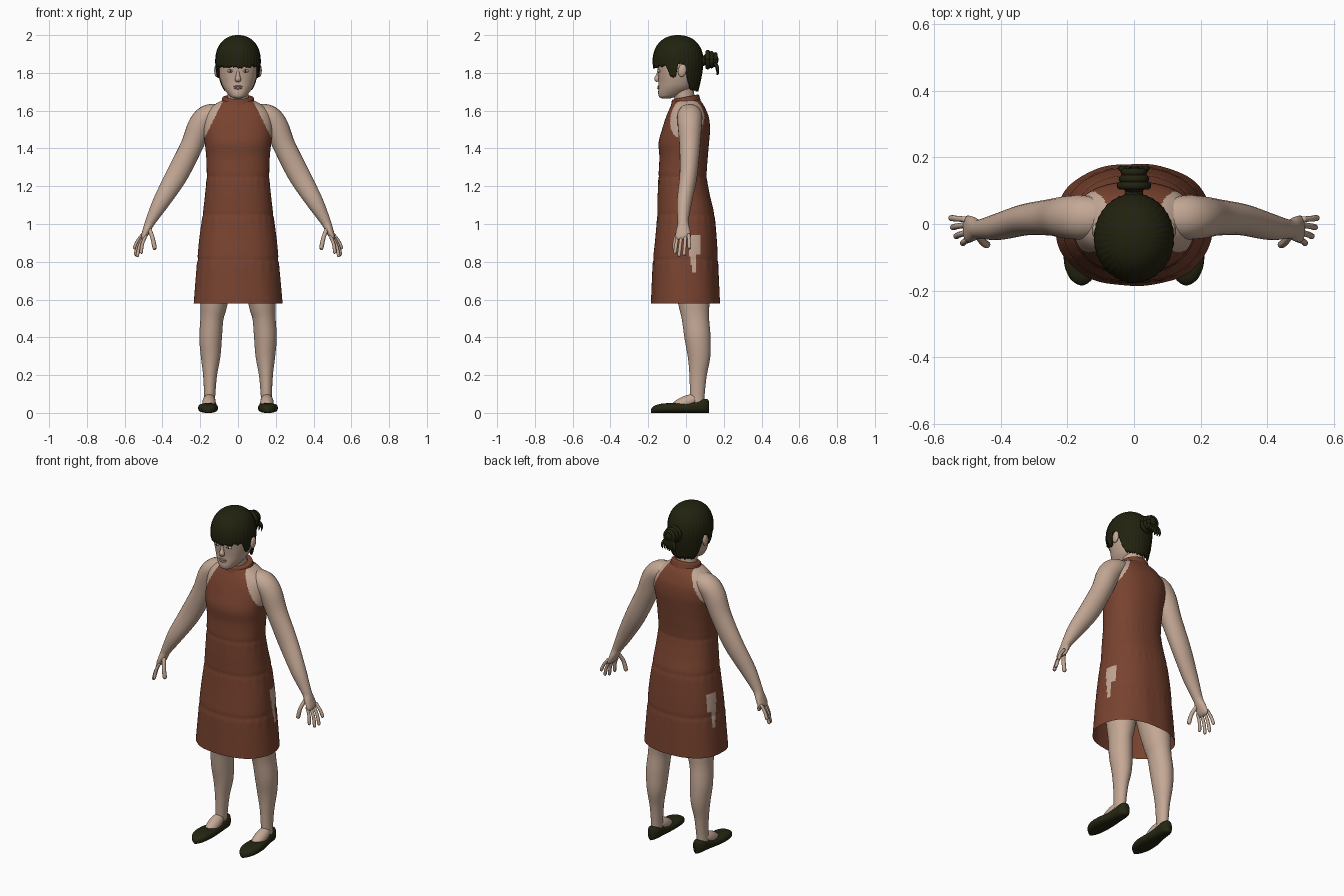
import bpy, bmesh, math, random
from mathutils import Vector, Matrix

random.seed(4)
cube = bpy.data.objects.get("Cube")
if cube:
    bpy.data.objects.remove(cube)


def material(name, rgb):
    m = bpy.data.materials.new(name)
    m.use_nodes = True
    m.diffuse_color = (*rgb, 1)
    bsdf = next(n for n in m.node_tree.nodes if n.type == 'BSDF_PRINCIPLED')
    bsdf.inputs["Base Color"].default_value = (*rgb, 1)
    bsdf.inputs["Roughness"].default_value = 0.8
    return m


SKIN = material("skin", (0.55, 0.39, 0.30))
DRESS = material("rust cloth", (0.19, 0.056, 0.029))
HAIR = material("dark hair", (0.016, 0.016, 0.005))
SHOE = material("dark shoe", (0.018, 0.019, 0.006))
WHITE = material("eye white", (0.55, 0.48, 0.44))
IRIS = material("iris", (0.03, 0.015, 0.01))
LIP = material("lips", (0.45, 0.27, 0.21))


def finish(name, bm, *mats):
    bmesh.ops.recalc_face_normals(bm, faces=bm.faces)
    me = bpy.data.meshes.new(name)
    bm.to_mesh(me)
    bm.free()
    for m in mats:
        me.materials.append(m)
    me.polygons.foreach_set("use_smooth", [True] * len(me.polygons))
    ob = bpy.data.objects.new(name, me)
    bpy.context.scene.collection.objects.link(ob)
    return ob


def bridge(name, rings, *mats, start=True, end=True):
    """Join closed rings of points into one surface."""
    bm = bmesh.new()
    rows = [[bm.verts.new(p) for p in r] for r in rings]
    n = len(rows[0])
    for a, b in zip(rows, rows[1:]):
        for i in range(n):
            j = (i + 1) % n
            bm.faces.new((a[i], a[j], b[j], b[i]))
    if start:
        bm.faces.new(rows[0])
    if end:
        bm.faces.new(rows[-1])
    return finish(name, bm, *mats)


def spline(keys, steps):
    """Smooth interpolation through rows of numbers."""
    out = []
    for i in range(len(keys) - 1):
        p = [keys[max(0, min(len(keys) - 1, i + k))] for k in (-1, 0, 1, 2)]
        for s in range(steps):
            t = s / steps
            out.append([0.5 * (2 * b + (c - a) * t + (2 * a - 5 * b + 4 * c - d) * t * t
                               + (3 * b - a - 3 * c + d) * t ** 3) for a, b, c, d in zip(*p)])
    return out + [list(keys[-1])]


def oval(n, e):
    for i in range(n):
        a = math.tau * i / n
        c, s = math.cos(a), math.sin(a)
        yield (math.copysign(abs(c) ** (2 / e), c), math.copysign(abs(s) ** (2 / e), s))


def tube(name, keys, *mats, n=24, steps=6, e=2, flat=False, start=True, end=True):
    """Loft ovals along a path; each key is x, y, z, radius, depth radius."""
    rows = spline(keys, steps)
    rings = []
    for i, (x, y, z, ra, rb) in enumerate(rows):
        t = Vector((0, 0, 1))
        if not flat:
            t = (Vector(rows[min(i + 1, len(rows) - 1)][:3]) - Vector(rows[max(i - 1, 0)][:3])).normalized()
        v = Vector((0, 1, 0))
        v = (v - t * v.dot(t)).normalized()
        u = v.cross(t)
        rings.append([Vector((x, y, z)) + u * max(ra, .001) * c + v * max(rb, .001) * s
                      for c, s in oval(n, e)])
    return bridge(name, rings, *mats, start=start, end=end)


def band(z, rx, front, back):
    return (0, (front + back) / 2, z, rx, (back - front) / 2)


def ball(name, loc, scale, mat, tilt=0):
    bm = bmesh.new()
    mx = Matrix.Translation(loc) @ Matrix.Rotation(tilt, 4, 'X') @ Matrix.Diagonal((*scale, 1))
    bmesh.ops.create_uvsphere(bm, u_segments=20, v_segments=12, radius=1, matrix=mx)
    return finish(name, bm, mat)


# Dress and upper torso in one shell, open at the hem
torso = tube("dress_and_torso", [
    band(.58, .235, -.185, .18), band(.70, .225, -.18, .175), band(.80, .216, -.175, .17),
    band(.92, .205, -.163, .163), band(1.05, .187, -.152, .15), band(1.15, .175, -.15, .127),
    band(1.25, .166, -.146, .11), band(1.35, .168, -.141, .115), band(1.43, .176, -.145, .122),
    band(1.50, .184, -.127, .127), band(1.56, .18, -.108, .122), band(1.60, .162, -.092, .108),
    band(1.635, .12, -.075, .09), band(1.66, .07, -.06, .07)],
    DRESS, SKIN, n=160, steps=12, e=2.3, flat=True, start=False)
for v in torso.data.vertices:
    a, z = math.atan2(v.co.y, v.co.x), v.co.z
    k = 1
    for seam in (.81, 1.05, 1.25):       # gathered seams with puffs below
        d = (seam - z) / .012
        k -= .014 * math.exp(-d * d)
        if d > 0:
            k += .008 * math.sin(26 * a) * d * math.exp(-d * .6)
    if z < 1.05:                         # soft skirt folds
        k += .012 * (1.05 - z) * math.sin(9 * a + 4 * z)
    v.co.x *= k
    v.co.y *= k
for f in torso.data.polygons:
    x, y, z = f.center
    bare = z > 1.45 and abs(x) > .09 + .5 * (1.63 - z)
    low = .01 + max(0, .9 - z) * .15
    high = .075 if z > .84 else .055
    hip = .74 < z < .942 and low < y < high and abs(x) > .12
    f.material_index = int(bare or hip)

collar = tube("collar", [band(1.61, .098, -.092, .088), band(1.63, .093, -.084, .08),
                         band(1.655, .086, -.077, .073), band(1.672, .08, -.072, .066),
                         band(1.672, .055, -.05, .045)],
              DRESS, n=48, flat=True, start=False, end=False)
for v in collar.data.vertices:
    v.co.z += .2 * v.co.y

# Neck and head
tube("neck", [(0, 0, 1.58, .07, .065), (0, -.005, 1.65, .058, .055), (0, -.015, 1.70, .056, .058),
              (0, -.02, 1.77, .06, .065)], SKIN, n=32, flat=True)
tube("head", [band(1.664, .012, -.125, -.085), band(1.672, .036, -.141, -.06),
              band(1.69, .055, -.147, -.01), band(1.72, .077, -.146, .035),
              band(1.75, .09, -.145, .055), band(1.79, .101, -.148, .07),
              band(1.84, .108, -.153, .08), band(1.89, .109, -.155, .082),
              band(1.94, .092, -.135, .065), band(1.97, .06, -.1, .03),
              band(1.98, .01, -.05, -.03)], SKIN, n=48, e=2.15, flat=True)
tube("nose", [(0, -.14, 1.82, .008, .007), (0, -.148, 1.787, .010, .011),
              (0, -.154, 1.768, .016, .014), (0, -.148, 1.755, .013, .008)], SKIN, n=16)
ball("upper_lip", (0, -.145, 1.728), (.025, .007, .005), LIP)
ball("lower_lip", (0, -.145, 1.719), (.021, .008, .006), LIP)

# Hair cap with fringe, side locks and nape
EDGE = [(0, 1.828), (62, 1.835), (70, 1.785), (84, 1.772), (90, 1.845), (106, 1.845),
        (114, 1.77), (128, 1.71), (180, 1.705)]


def hair_edge(deg):
    for (a, za), (b, zb) in zip(EDGE, EDGE[1:]):
        if deg <= b:
            return za + (zb - za) * (deg - a) / (b - a)
    return EDGE[-1][1]


N = 144
edge = [hair_edge(abs((i * 360 / N + 180) % 360 - 180)) + random.uniform(-.006, .006) for i in range(N)]
rings = []
for j in range(25):
    up = math.sin(j / 24 * math.pi / 2 * .985)
    ring = []
    for i in range(N):
        a = math.tau * i / N
        z = edge[i] + (2.0 - edge[i]) * up
        d = z - 1.86
        r = (1 - (d / .14) ** 2.2) ** (1 / 2.2) if d > 0 else 1 - .19 * (-d / .15) ** 1.5
        r *= 1 + .008 * math.sin(36 * a)
        ring.append((.12 * r * math.sin(a), -.042 - .134 * r * math.cos(a), z))
    rings.append(ring)
hair = bridge("hair", rings, HAIR, start=False)
solid = hair.modifiers.new("thickness", 'SOLIDIFY')
solid.thickness = .008
solid.offset = -1

# Bun with a wrapped coil and loose ends
ball("bun", (0, .13, 1.87), (.04, .042, .042), HAIR)
ball("bun_root", (0, .09, 1.865), (.028, .03, .028), HAIR)
for k in range(3):
    r = .041 - .006 * k
    coil = [(r * math.cos(a), .115 + .02 * k, 1.87 + r * math.sin(a), .011, .012)
            for a in (math.tau * q / 12 for q in range(13))]
    tube("bun_coil", coil, HAIR, n=10, steps=2)
for k in range(6):
    x = (k - 2.5) * .013
    tube("loose_end", [(x * .5, .145, 1.865, .008, .01), (x, .163, 1.835, .01, .01),
                       (x * 1.3, .168, 1.805 + random.uniform(-.01, .01), .006, .006),
                       (x * 1.2, .162, 1.79, .001, .001)], HAIR, n=8, steps=4)


def finger(name, s, points, r):
    keys = [(s * x, y, z, r, r) for x, y, z in points]
    x, y, z = (Vector(keys[-1][:3]) + (Vector(keys[-1][:3]) - Vector(keys[0][:3])).normalized() * .006)
    tube(name, keys + [(x, y, z, .002, .002)], SKIN, n=10, steps=4)


for s, side in ((1, "left"), (-1, "right")):
    # Face details
    ball(side + "_eye", (s * .04, -.142, 1.81), (.017, .008, .008), WHITE)
    ball(side + "_iris", (s * .04, -.1465, 1.81), (.0075, .005, .0075), IRIS)
    ball(side + "_ear", (s * .114, -.02, 1.812), (.012, .022, .034), SKIN, -.15)

    # Arm with palm
    tube(side + "_arm", [(s * x, y, z, a, b) for x, y, z, a, b in (
        (.09, .02, 1.59, .045, .055), (.155, .02, 1.573, .06, .066), (.20, .02, 1.522, .064, .064),
        (.247, .02, 1.41, .059, .055), (.323, .013, 1.26, .058, .047), (.405, -.008, 1.12, .045, .04),
        (.455, -.015, 1.03, .03, .03), (.47, -.015, 1.0, .025, .029), (.484, -.015, .967, .021, .037),
        (.499, -.015, .932, .015, .04), (.504, -.015, .918, .006, .03))], SKIN)

    # Fingers and thumb
    for label, base, tip in (("index", (.487, -.045, .94), (.513, -.058, .85)),
                             ("middle", (.497, -.025, .935), (.533, -.037, .833)),
                             ("ring", (.503, -.003, .935), (.543, -.01, .838)),
                             ("little", (.505, .014, .945), (.548, .018, .873))):
        mid = Vector(base).lerp(Vector(tip), .5) + Vector((.006, 0, 0))
        finger(f"{side}_{label}_finger", s, (base, mid, tip), .0088)
    finger(side + "_thumb", s, ((.47, -.03, .975), (.452, -.055, .925), (.441, -.062, .872)), .011)

    # Leg, foot and flat shoe
    tube(side + "_leg", [(s * x, y, z, a, b) for x, y, z, a, b in (
        (.153, .06, .03, .03, .036), (.15, .06, .10, .03, .039), (.148, .064, .20, .037, .046),
        (.145, .069, .30, .052, .06), (.145, .061, .40, .06, .069), (.138, .05, .50, .061, .072),
        (.129, .043, .57, .071, .081), (.115, .03, .70, .085, .095), (.10, .01, .90, .09, .11),
        (.09, 0, 1.05, .085, .11))], SKIN, n=32)
    ball(side + "_foot", (s * .153, -.004, .053), (.036, .085, .036), SKIN, .4)
    shoe = spline([(.122, .15, .055, .008), (.115, .15, .072, .022), (.09, .15, .074, .035),
                   (.05, .151, .064, .038), (0, .154, .052, .044), (-.06, .158, .052, .052),
                   (-.12, .159, .05, .05), (-.16, .158, .041, .036), (-.178, .157, .03, .018),
                   (-.184, .157, .02, .004)], 5)
    bridge(side + "_shoe", [[(s * cx + w * c, y, h / 2 * (1 + k)) for c, k in oval(28, 2.6)]
                            for y, cx, h, w in shoe], SHOE)
